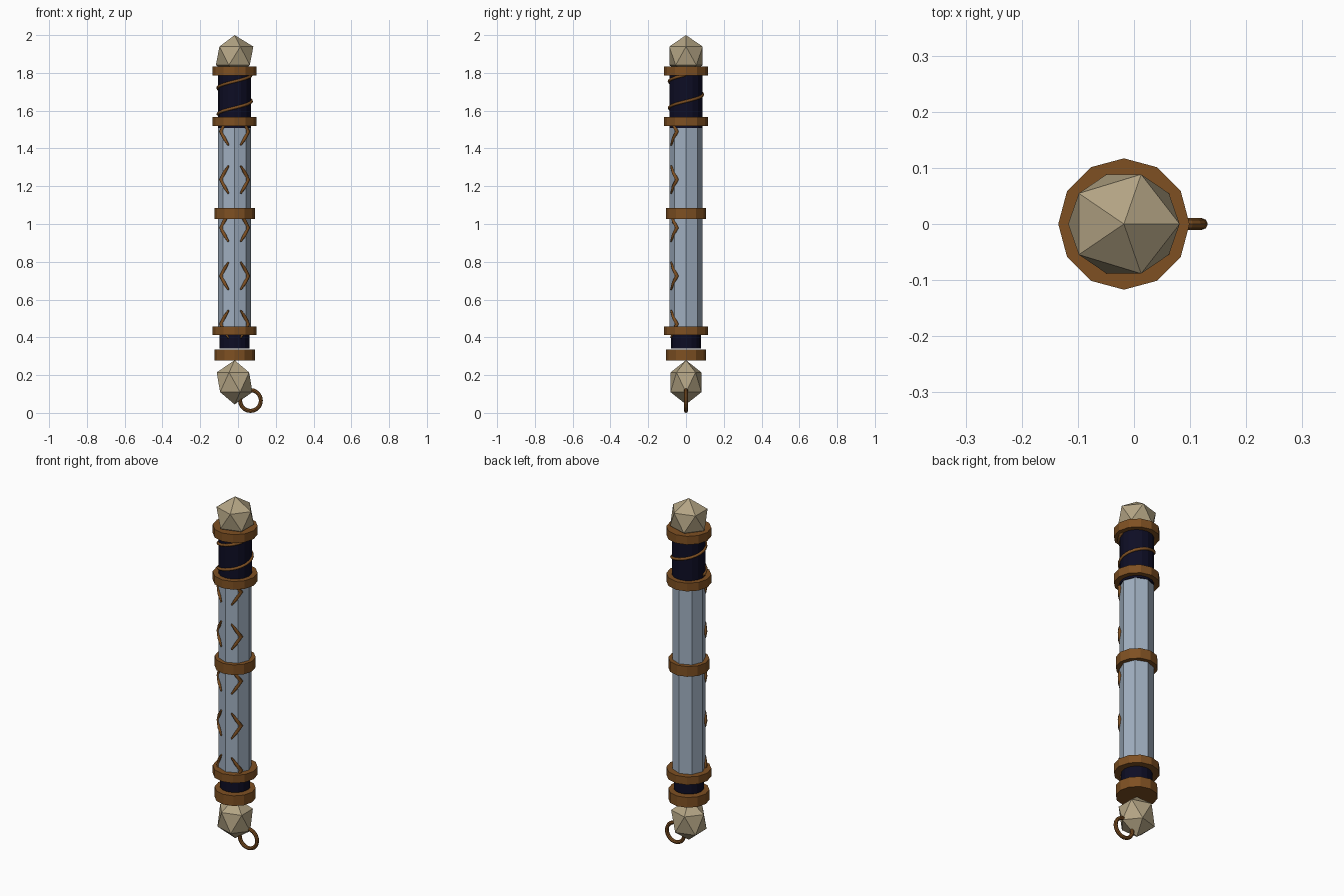
import bpy, math
from mathutils import Matrix

if "Cube" in bpy.data.objects:
    bpy.data.objects.remove(bpy.data.objects["Cube"])

CX = -0.018  # axis of the staff


def material(name, rgb):
    m = bpy.data.materials.new(name)
    m.diffuse_color = (*rgb, 1)
    m.use_nodes = True
    m.node_tree.nodes["Principled BSDF"].inputs["Base Color"].default_value = m.diffuse_color
    return m


BRONZE = material("bronze_brown", (0.21, 0.08, 0.016))
STEEL = material("pale_blue_steel", (0.35, 0.43, 0.53))
NAVY = material("dark_navy", (0.004, 0.004, 0.018))
STONE = material("tan_stone", (0.45, 0.37, 0.23))


def finish(name, mat):
    ob = bpy.context.object
    ob.name = name
    ob.data.materials.append(mat)
    return ob


def cylinder(name, z0, z1, r, sides, mat):
    bpy.ops.mesh.primitive_cylinder_add(vertices=sides, radius=r, depth=z1 - z0,
                                        location=(CX, 0, (z0 + z1) / 2))
    return finish(name, mat)


def gem(name, z, rx, ry, rz, flip=0.0):
    bpy.ops.mesh.primitive_ico_sphere_add(subdivisions=1, radius=1)
    ob = finish(name, STONE)
    ob.data.transform(Matrix.Translation((CX, 0, z)) @ Matrix.Diagonal((rx, ry, rz, 1))
                      @ Matrix.Rotation(flip, 4, 'X'))
    return ob


def wire(name, pts, r, mat, taper=None):
    """Round wire along a list of points, as a mesh."""
    cu = bpy.data.curves.new(name, 'CURVE')
    cu.dimensions = '3D'
    cu.bevel_depth = r
    cu.bevel_resolution = 1
    cu.use_fill_caps = True
    sp = cu.splines.new('POLY')
    sp.points.add(len(pts) - 1)
    for i, p in enumerate(pts):
        sp.points[i].co = (*p, 1)
        sp.points[i].radius = taper[i] if taper else 1
    ob = bpy.data.objects.new(name, cu)
    bpy.context.collection.objects.link(ob)
    cu.materials.append(mat)
    return ob


# shaft and dark sleeves
cylinder("shaft", 0.43, 1.52, 0.087, 8, STEEL)
cylinder("upper_sleeve", 1.508, 1.80, 0.088, 16, NAVY)
cylinder("lower_sleeve", 0.342, 0.43, 0.079, 16, NAVY)

# collars
for name, z0, z1, r in (("top_collar", 1.787, 1.835, 0.117),
                        ("grip_collar", 1.52, 1.567, 0.117),
                        ("middle_collar", 1.027, 1.085, 0.107),
                        ("lower_collar", 0.413, 0.458, 0.117),
                        ("bottom_collar", 0.278, 0.336, 0.107)):
    cylinder(name, z0, z1, r, 12, BRONZE)

# stone ends
gem("top_stone", 1.89, 0.111, 0.104, 0.11)
gem("bottom_stone", 0.162, 0.106, 0.096, 0.117, math.pi)

# cord spiralling up the upper sleeve
helix = []
for i in range(37):
    a = math.pi + i / 36 * 3 * math.pi
    helix.append((CX + 0.089 * math.cos(a), 0.089 * math.sin(a), 1.58 + 0.21 * i / 36))
wire("spiral_cord", helix, 0.008, BRONZE)

# chevron marks on the two front faces
for side, s in (("left", -1), ("right", 1)):
    for k in range(5):
        zc = 0.47 + 0.255 * k
        pts = []
        for t in (-1, -0.5, 0, 0.5, 1):
            a = math.radians(56 - 34 * abs(t))
            pts.append((CX + s * 0.086 * math.sin(a), -0.086 * math.cos(a), zc + 0.073 * t))
        wire(f"chevron_{side}_{k + 1}", pts, 0.011, BRONZE, (0.4, 0.85, 1, 0.85, 0.4))

# hanging ring
bpy.ops.mesh.primitive_torus_add(major_segments=20, minor_segments=8, major_radius=0.055,
                                 minor_radius=0.0105, location=(0.066, 0, 0.0655),
                                 rotation=(math.pi / 2, 0, 0))
finish("hanging_ring", BRONZE)
